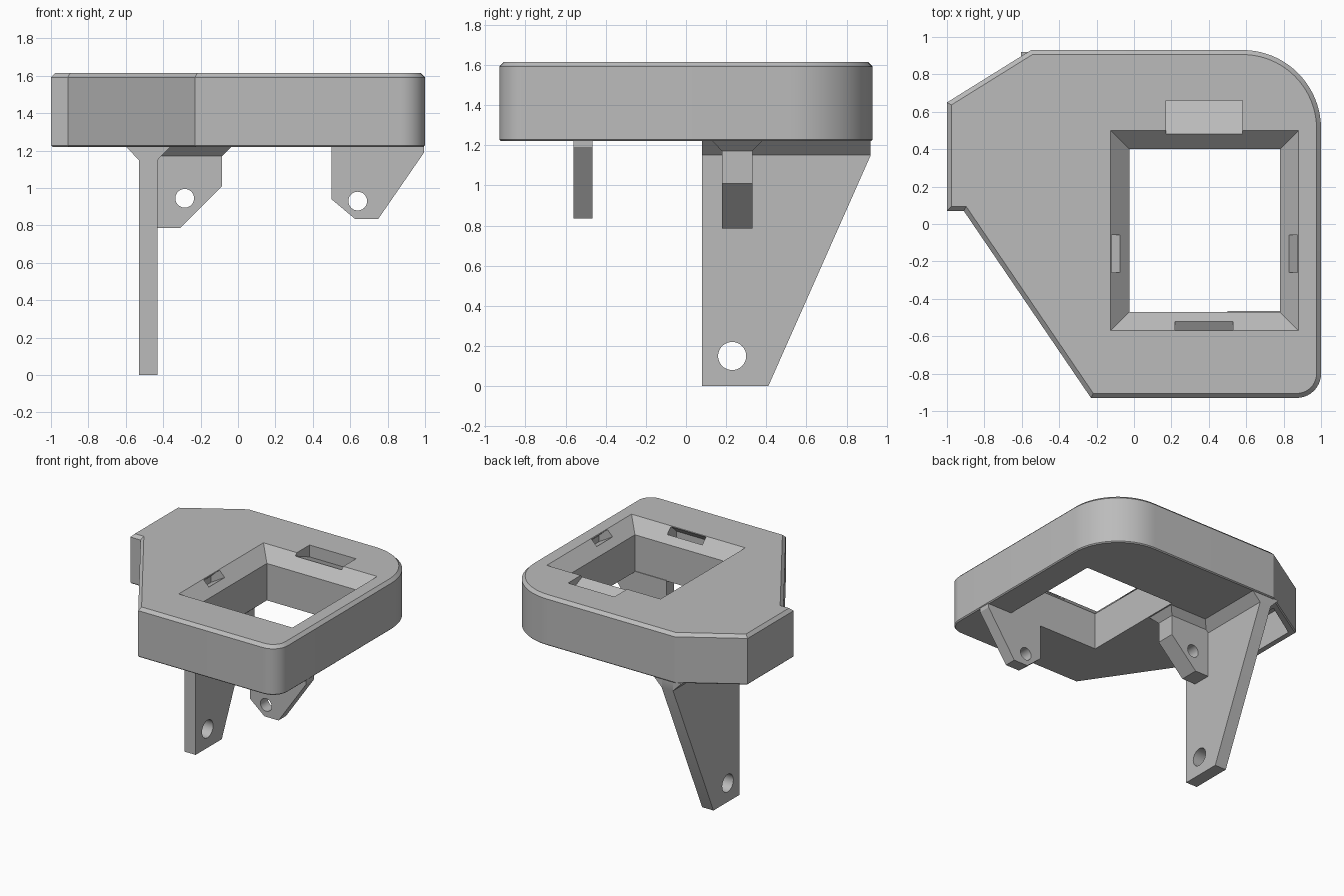
import bpy, bmesh, math

cube = bpy.data.objects.get("Cube")
if cube:
    bpy.data.objects.remove(cube, do_unlink=True)

grey = bpy.data.materials.new("plain grey")
grey.use_nodes = True
grey.diffuse_color = (0.5, 0.5, 0.5, 1)
grey.node_tree.nodes["Principled BSDF"].inputs["Base Color"].default_value = (0.5, 0.5, 0.5, 1)

TOP, BASE = 1.615, 1.22


def loft(name, loops):
    """Closed solid through matching loops of 3D points."""
    bm = bmesh.new()
    rings = [[bm.verts.new(p) for p in loop] for loop in loops]
    n = len(rings[0])
    for a, b in zip(rings, rings[1:]):
        for i in range(n):
            j = (i + 1) % n
            bm.faces.new((a[i], a[j], b[j], b[i]))
    bm.faces.new(rings[0])
    bm.faces.new(rings[-1])
    bmesh.ops.recalc_face_normals(bm, faces=bm.faces)
    mesh = bpy.data.meshes.new(name)
    bm.to_mesh(mesh)
    bm.free()
    mesh.materials.append(grey)
    obj = bpy.data.objects.new(name, mesh)
    bpy.context.collection.objects.link(obj)
    return obj


def prism(name, axis, profile, lo, hi):
    """Extrude a 2D profile along an axis."""
    place = {"x": lambda u, v, a: (a, u, v),
             "y": lambda u, v, a: (u, a, v),
             "z": lambda u, v, a: (u, v, a)}[axis]
    return loft(name, [[place(u, v, a) for u, v in profile] for a in (lo, hi)])


def arc(cx, cy, rx, ry, start, end, steps):
    angles = [math.radians(start + (end - start) * i / steps) for i in range(steps + 1)]
    return [(cx + rx * math.cos(t), cy + ry * math.sin(t)) for t in angles]


def circle(cx, cy, r):
    return arc(cx, cy, r, r, 0, 352.5, 47)


def rect(x0, x1, y0, y1, z):
    return [(x0, y0, z), (x1, y0, z), (x1, y1, z), (x0, y1, z)]


def activate(obj):
    bpy.ops.object.select_all(action="DESELECT")
    obj.select_set(True)
    bpy.context.view_layer.objects.active = obj


def cut(obj, cutter):
    mod = obj.modifiers.new("cut", "BOOLEAN")
    mod.operation, mod.solver, mod.object = "DIFFERENCE", "EXACT", cutter
    activate(obj)
    bpy.ops.object.modifier_apply(modifier=mod.name)
    bpy.data.objects.remove(cutter, do_unlink=True)


# Housing outline with two rounded corners and clipped left side
outline = [(-1, 0.07), (-0.91, 0.07), (-0.23, -0.93)]
outline += arc(0.87, -0.8, 0.13, 0.13, -90, 0, 10)
outline += arc(0.58, 0.51, 0.42, 0.42, 0, 90, 20)
outline += [(-0.55, 0.93), (-1, 0.65)]
housing = prism("housing", "z", outline, BASE, TOP)

# Chamfer the upper rim, ease the lower rim
bm = bmesh.new()
bm.from_mesh(housing.data)
for level, size in ((TOP, 0.024), (BASE, 0.008)):
    rim = [e for e in bm.edges if all(abs(v.co.z - level) < 0.001 for v in e.verts)]
    bmesh.ops.bevel(bm, geom=rim, offset=size, segments=1, affect="EDGES")
bm.to_mesh(housing.data)
bm.free()

# Square opening with a sloped mouth
x0, x1, y0, y1, slope = -0.125, 0.88, -0.57, 0.5, 0.1
loops = []
for inset, z in ((slope, 1), (slope, TOP - slope), (-0.02, TOP + 0.02)):
    loops.append(rect(x0 + inset, x1 - inset, y0 + inset, y1 - inset, z))
cut(housing, loft("opening_cutter", loops))

# Clip slots around the mouth, sloping down and outward
cut(housing, prism("rear_slot", "x",
                   [(0.46, 1.65), (0.48, 1.595), (0.66, 1.52), (0.66, 1.65)], 0.17, 0.58))


def slot(edge, out, inset):
    return [(edge - out * inset, TOP - inset), (edge - out * inset, TOP),
            (edge, TOP - 0.005), (edge + out * 0.07, TOP - 0.07),
            (edge + out * 0.07, TOP - 0.12)]


cut(housing, prism("front_slot", "x", slot(y0, -1, 0.05), 0.22, 0.53))
cut(housing, prism("right_slot", "y", slot(x0, -1, 0.05), -0.26, -0.06))
cut(housing, prism("left_slot", "y", slot(x1, 1, 0.05), -0.26, -0.06))

# Hollow under the clipped side
hollow = [(-0.95, 0.13), (-0.64, 0.13), (-0.64, 0.82), (-0.95, 0.62)]
cut(housing, prism("hollow_cutter", "z", hollow, 1.1, 1.47))

# Long leg with its pivot hole
ROOT = BASE + 0.006
leg = prism("long_leg", "x", [(0.08, ROOT), (0.08, 0), (0.41, 0), (0.92, 1.15), (0.92, ROOT)],
            -0.53, -0.43)
cut(leg, prism("leg_hole", "x", circle(0.23, 0.15, 0.07), -0.7, -0.3))
leg_gusset = prism("leg_gusset", "y",
                   [(-0.605, ROOT), (-0.53, 1.15), (-0.43, 1.15), (-0.355, ROOT)], 0.08, 0.92)

# Inner lug beside the leg
inner_lug = prism("inner_lug", "y", [(-0.44, ROOT), (-0.44, 0.785), (-0.31, 0.785),
                                     (-0.085, 1.01), (-0.085, ROOT)], 0.18, 0.33)
cut(inner_lug, prism("lug_hole", "y", circle(-0.285, 0.945, 0.05), 0, 0.5))
lug_gusset = loft("lug_gusset", [rect(-0.44, -0.085, 0.18, 0.33, 1.17),
                                 rect(-0.44, -0.03, 0.125, 0.385, ROOT)])

# Outer lug on the far side
outer_lug = prism("outer_lug", "y", [(0.5, ROOT), (0.5, 0.94), (0.625, 0.835), (0.75, 0.835),
                                     (0.995, 1.19), (0.995, ROOT)], -0.56, -0.465)
cut(outer_lug, prism("outer_hole", "y", circle(0.64, 0.93, 0.05), -0.8, -0.2))

for part in (housing, leg, leg_gusset, inner_lug, lug_gusset, outer_lug):
    activate(part)
    bpy.ops.object.shade_smooth_by_angle(angle=math.radians(25))
